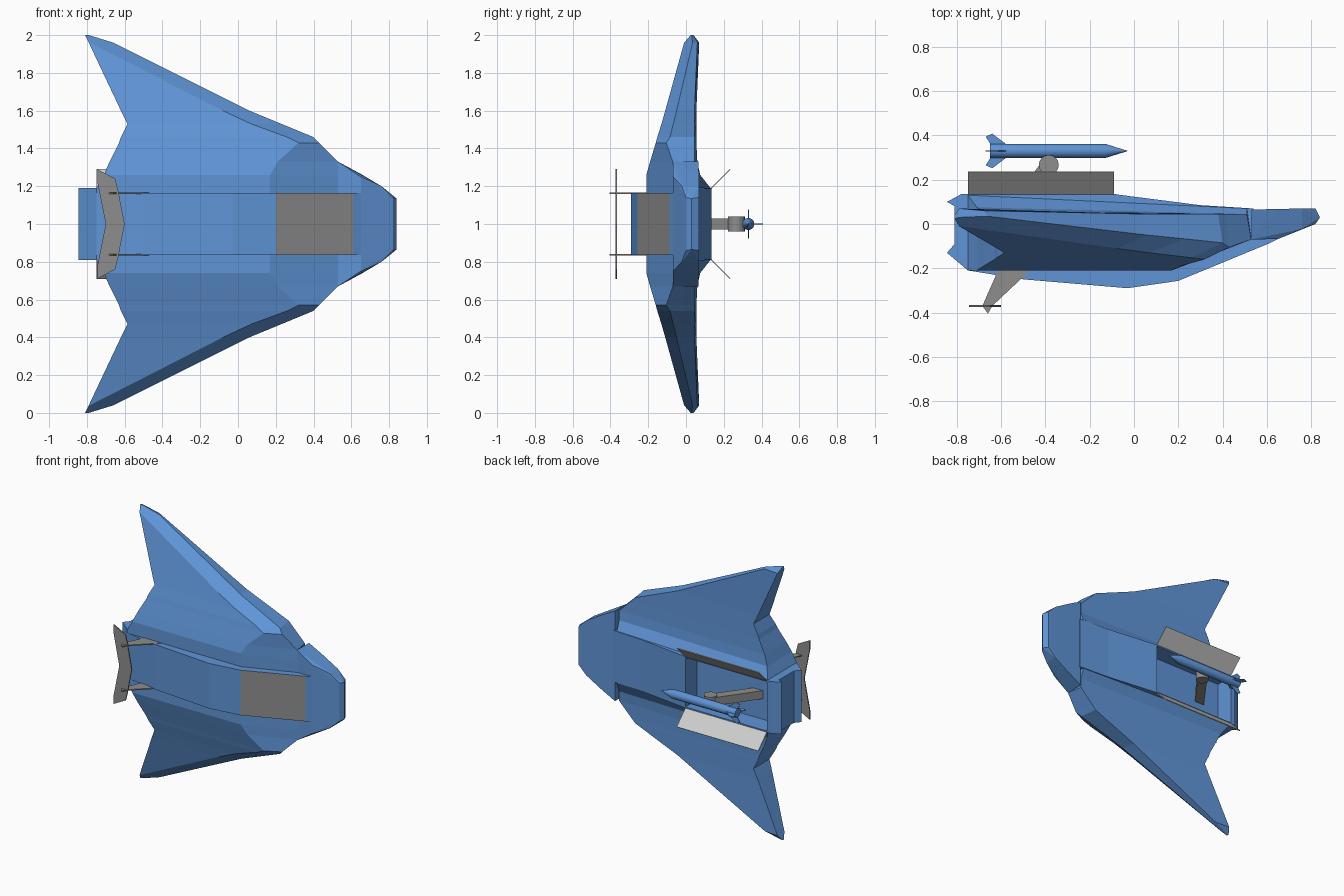
import bpy, bmesh, math
from mathutils import Vector

cube = bpy.data.objects.get("Cube")
if cube:
    bpy.data.objects.remove(cube, do_unlink=True)


def material(name, color):
    mat = bpy.data.materials.new(name)
    mat.use_nodes = True
    mat.diffuse_color = color
    mat.node_tree.nodes["Principled BSDF"].inputs["Base Color"].default_value = color
    return mat


blue = material("hull blue", (0.115, 0.3, 0.68, 1))
grey = material("mid grey", (0.27, 0.27, 0.27, 1))
pale = material("pale grey", (0.62, 0.62, 0.62, 1))


def finish(name, bm, mats, origin=(0, 0, 1), tilt=0):
    """Turn a bmesh into a linked object, placed at origin and tilted about x."""
    bmesh.ops.recalc_face_normals(bm, faces=bm.faces)
    mesh = bpy.data.meshes.new(name)
    bm.to_mesh(mesh)
    bm.free()
    for mat in mats:
        mesh.materials.append(mat)
    obj = bpy.data.objects.new(name, mesh)
    obj.location = origin
    obj.rotation_euler.x = tilt
    bpy.context.collection.objects.link(obj)
    return obj


def loft(name, rings, mat):
    """Skin a row of equal-length point rings and cap both ends."""
    bm = bmesh.new()
    rows = [[bm.verts.new(p) for p in ring] for ring in rings]
    for a, b in zip(rows, rows[1:]):
        for i in range(len(a)):
            j = (i + 1) % len(a)
            bm.faces.new((a[i], a[j], b[j], b[i]))
    bm.faces.new(rows[0])
    bm.faces.new(rows[-1])
    return finish(name, bm, [mat])


def prism(name, profile, half, mat, origin=(0, 0, 1), tilt=0):
    """Extrude an x-y profile by half to either side along z."""
    bm = bmesh.new()
    low, high = ([bm.verts.new((x, y, z)) for x, y in profile] for z in (-half, half))
    bm.faces.new(low)
    bm.faces.new(high)
    for i in range(len(low)):
        j = (i + 1) % len(low)
        bm.faces.new((low[i], low[j], high[j], high[i]))
    return finish(name, bm, [mat], origin, tilt)


def hull(name, points, mat):
    """Convex hull of points, mirrored across the centre plane."""
    bm = bmesh.new()
    for x, y, z in points:
        for side in (-1, 1):
            bm.verts.new((x, y, side * z))
    bmesh.ops.convex_hull(bm, input=bm.verts)
    bmesh.ops.dissolve_limit(bm, angle_limit=0.01, verts=bm.verts, edges=bm.edges)
    return finish(name, bm, [mat])


def rect(x0, x1, y0, y1):
    return [(x0, y0), (x1, y0), (x1, y1), (x0, y1)]


# Wings: span, rear x, crease x, leading x, top y, leading y, rear and front belly y
stations = [
    (0.19, -0.75, 0.17, 0.53, -0.21, -0.07, 0.13, 0.07),
    (0.26, -0.71, 0.17, 0.53, -0.21, -0.07, 0.075, 0.045),
    (0.33, -0.68, 0.21, 0.53, -0.19, -0.07, 0.06, 0.045),
    (0.43, -0.63, 0.32, 0.43, -0.16, -0.105, 0.055, 0.045),
    (0.46, -0.62, 0.26, 0.4, -0.152, -0.085, 0.055, 0.045),
    (0.53, -0.585, 0.07, 0.23, -0.13, -0.067, 0.055, 0.045),
    (0.6, -0.62, -0.08, 0.06, -0.11, -0.05, 0.055, 0.045),
    (0.96, -0.79, -0.785, -0.66, -0.01, 0.035, 0.07, 0.06),
    (1.0, -0.81, -0.805, -0.79, 0.025, 0.03, 0.04, 0.035),
]
for label, side in (("upper", 1), ("lower", -1)):
    rings = []
    for span, rear, crease, lead, top, edge, belly_r, belly_f in stations:
        section = [(rear, top), (crease, top), (lead, edge),
                   (max(lead - 0.02, rear), belly_f), (rear, belly_r)]
        rings.append([(x, y, side * span) for x, y in section])
    loft(label + "_wing", rings, blue)

# Central body, whose inner side is the bay floor
prism("body_core", [(-0.75, -0.21), (0.17, -0.21), (0.53, -0.07), (0.53, 0), (-0.75, 0)],
      0.19, blue)

# Raised spine with the canopy as its sloping front face
spine = prism("spine", [(-0.75, -0.21), (-0.5, -0.25), (-0.03, -0.29), (0.2, -0.257),
                        (0.61, -0.088), (0.65, -0.068), (0.65, -0.01), (-0.75, -0.01)],
              0.165, blue)
spine.data.materials.append(grey)
for face in spine.data.polygons:
    if 0.2 < face.center.x < 0.61 and face.normal.y < -0.5:
        face.material_index = 1

# Nose block
hull("nose", [(0.53, -0.07, 0.33), (0.53, 0.065, 0.33), (0.65, -0.068, 0.25),
              (0.65, 0.068, 0.265), (0.76, -0.022, 0.2), (0.76, 0.07, 0.2),
              (0.82, 0.0, 0.14), (0.84, 0.03, 0.135), (0.82, 0.07, 0.14)], blue)

# Belly ahead of the bay, bay rails and concave engine block
prism("belly_ramp", [(-0.09, -0.05), (-0.09, 0.135), (0.3, 0.085), (0.54, 0.07), (0.54, -0.05)],
      0.188, blue)
prism("engine_block", [(-0.75, -0.21), (-0.845, -0.13), (-0.81, -0.09), (-0.81, 0.08),
                       (-0.845, 0.1), (-0.78, 0.135), (-0.75, 0.135)], 0.19, blue)

for label, side in (("upper", 1), ("lower", -1)):
    prism(label + "_bay_rail", rect(-0.76, -0.08, -0.02, 0.135), 0.005, blue,
          (0, 0, 1 + side * 0.185))
    prism(label + "_bay_door", rect(-0.75, -0.09, 0, 0.14), 0.003, pale,
          (0, 0.135, 1 + side * 0.19), side * math.pi / 4)
    # Tail strut
    prism(label + "_tail_strut", [(-0.61, -0.2), (-0.47, -0.21), (-0.64, -0.37),
                                  (-0.66, -0.405), (-0.685, -0.37)],
          0.004, grey, (0, 0, 1 + side * 0.163))

# Tail plane
front_edge = [(-0.745, 0.29), (-0.65, 0.24), (-0.635, 0.18), (-0.6, 0)]
rear_edge = [(-0.7, 0), (-0.745, 0.225)]
outline = front_edge + [(x, -z) for x, z in reversed(front_edge[:-1])]
outline += [(x, -z) for x, z in reversed(rear_edge)] + rear_edge[1:]
prism("tail_plane", outline, 0.004, grey, (0, -0.37, 1), math.pi / 2)

# Launch arm and its knuckle
prism("launch_arm", [(-0.63, -0.01), (-0.55, -0.01), (-0.36, 0.25), (-0.41, 0.29)], 0.03, grey)
steps = [math.tau * i / 16 for i in range(16)]
prism("arm_knuckle", [(-0.385 + 0.045 * math.cos(a), 0.267 + 0.045 * math.sin(a)) for a in steps],
      0.04, grey)

# Missile, turned about its long axis
missile_profile = [(-0.65, 0.032), (-0.13, 0.032), (-0.03, 0.001)]
missile = loft("missile", [[(x, 0.33 + r * math.cos(a), r * math.sin(a)) for a in steps]
                           for x, r in missile_profile], blue)
bpy.context.view_layer.objects.active = missile
missile.select_set(True)
bpy.ops.object.shade_smooth_by_angle(angle=math.radians(30))
missile.select_set(False)

for i in range(4):
    prism("missile_fin", [(-0.57, 0.025), (-0.64, 0.078), (-0.67, 0.065), (-0.645, 0.025)],
          0.003, blue, (0, 0.33, 1), i * math.pi / 2)
